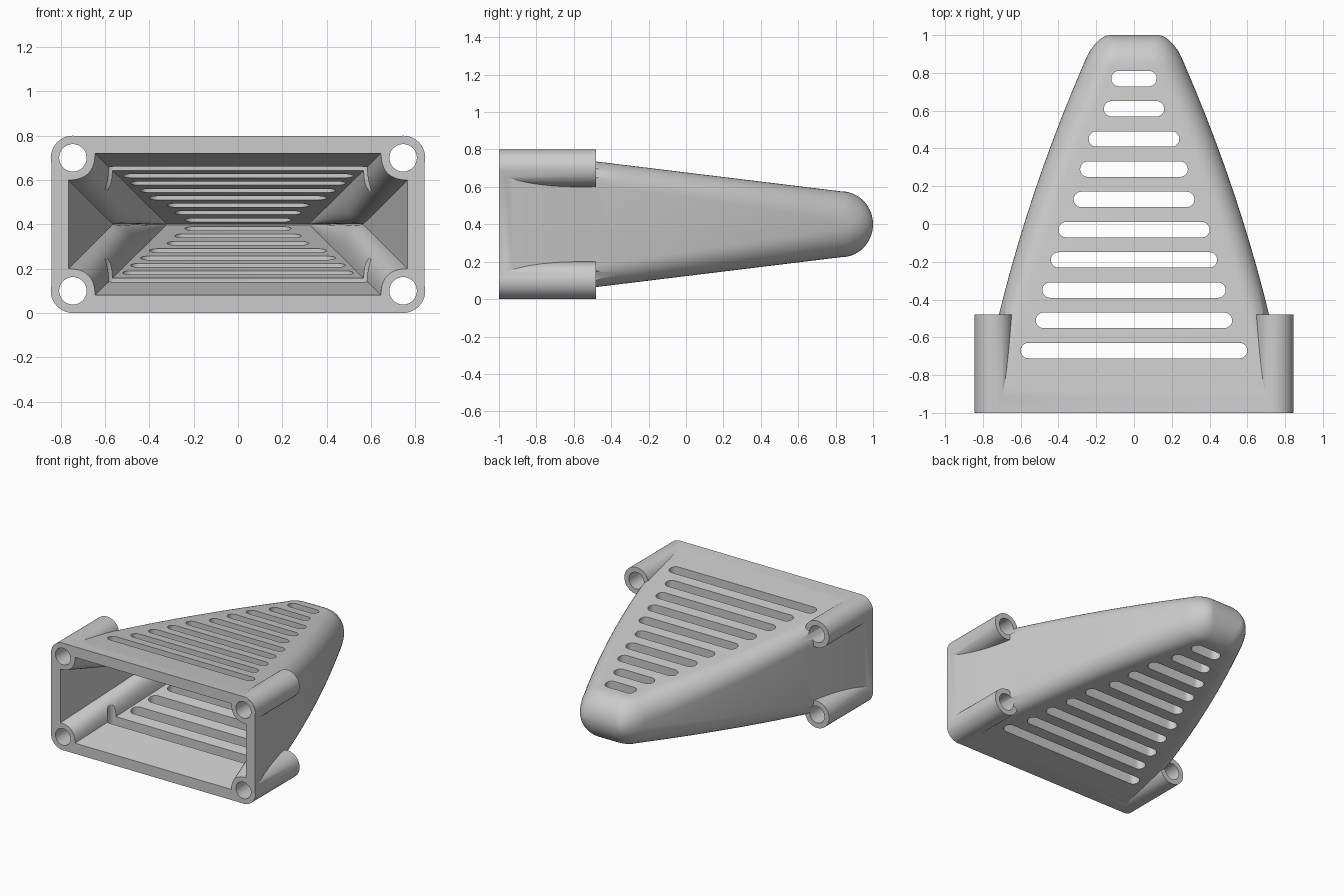
import bpy, bmesh, math
from mathutils import Vector

cube = bpy.data.objects.get("Cube")
if cube:
    bpy.data.objects.remove(cube, do_unlink=True)

MID = 0.4  # height of the horizontal symmetry plane
grey = bpy.data.materials.new("light_grey")
grey.use_nodes = True
grey.diffuse_color = (0.6, 0.6, 0.6, 1)
grey.node_tree.nodes["Principled BSDF"].inputs["Base Color"].default_value = (0.6, 0.6, 0.6, 1)


def loft(name, rings):
    """Closed skin through matching rings of points."""
    bm = bmesh.new()
    loops = [[bm.verts.new(p) for p in ring] for ring in rings]
    for a, b in zip(loops, loops[1:]):
        for i in range(len(a)):
            j = (i + 1) % len(a)
            bm.faces.new((a[i], a[j], b[j], b[i]))
    bm.faces.new(loops[0])
    bm.faces.new(loops[-1])
    bmesh.ops.recalc_face_normals(bm, faces=bm.faces)
    mesh = bpy.data.meshes.new(name)
    bm.to_mesh(mesh)
    bm.free()
    mesh.materials.append(grey)
    obj = bpy.data.objects.new(name, mesh)
    bpy.context.collection.objects.link(obj)
    return obj


def mirrored_ring(quarter, y):
    """Full section from its upper-left quarter, listed from top to side."""
    upper = quarter[::-1] + [(-x, z) for x, z in quarter]
    full = upper + [(x, -z) for x, z in reversed(upper)]
    return [(x, y, MID + z) for x, z in full]


def combine(target, tool, operation):
    mod = target.modifiers.new(tool.name, "BOOLEAN")
    mod.operation, mod.solver, mod.object = operation, "EXACT", tool
    bpy.context.view_layer.objects.active = target
    bpy.ops.object.modifier_apply(modifier=mod.name)
    bpy.data.objects.remove(tool, do_unlink=True)


def cylinder(name, x, z, r, y0, y1, sides=40):
    def ring(y):
        return [(x + r * math.cos(math.tau * i / sides), y,
                 z + r * math.sin(math.tau * i / sides)) for i in range(sides)]
    return loft(name, [ring(y0), ring(y1)])


# Outer shell section: tapered rounded rectangle with a rounded nose
def shell_ring(y):
    t = y - 0.22
    w = 0.51 - 0.343 * t - 0.0714 * t * t
    w += 0.02 * max(0, (-0.48 - y) / 0.52)
    h = 0.399 - 0.122 * (y + 1)
    r = 0.1 + 0.03 * (y + 1)
    if y > 0.83:
        h = 0.176 * math.sqrt(max(0.0005, 1 - ((y - 0.83) / 0.17) ** 2))
    if y > 0.88:
        w -= 0.07 * (1 - math.sqrt(max(0, 1 - ((y - 0.88) / 0.12) ** 2)))
    r = min(r, h * 0.98)
    quarter = []
    for i in range(11):
        a = math.pi / 2 * i / 10
        quarter.append((r - w - r * math.sin(a), h - r + r * math.cos(a)))
    return mirrored_ring(quarter, y)


# Wedge cavity section: corners bulge inward around the screw posts
def cavity_ring(y):
    s = (max(y, -1) + 1) / 1.54
    h = max(0.002, 0.32 * (1 - s))
    top_x = 0.645 - 0.325 * s
    u = max(y, -1)
    w = 0.765 - 0.25 * (u + 1) if u < -0.2 else 0.565 - 0.33 * (u + 0.2)
    side_z = max(0.0008, 0.2 * (1 - (u + 1) / 0.8))
    a, b, c = Vector((top_x, h)), Vector((w, side_z)), Vector((top_x, side_z))
    quarter = []
    for i in range(11):
        t = i / 10
        p = a * (1 - t) ** 2 + c * 2 * t * (1 - t) + b * t * t
        quarter.append((-p.x, p.y))
    return mirrored_ring(quarter, y)


stations = [-1 + 0.13 * i for i in range(14)]
nose = [0.83 + 0.17 * math.sin(math.pi / 2 * i / 12) for i in range(13)]
body = loft("slotted_cover", [shell_ring(y) for y in stations + nose])
corners = [(sx * 0.745, MID + sz * 0.3) for sx in (-1, 1) for sz in (-1, 1)]

# Corner screw posts
for x, z in corners:
    combine(body, cylinder("screw_post", x, z, 0.1, -0.999, -0.48), "UNION")

# Hollow interior
combine(body, loft("cavity", [cavity_ring(y) for y in
                              [-1.05] + [-1 + 0.08 * i for i in range(19)] + [0.53]]), "DIFFERENCE")

# Screw holes
for x, z in corners:
    combine(body, cylinder("screw_hole", x, z, 0.062, -1.1, 1.1), "DIFFERENCE")

# Round-ended vent slots through top and bottom
half_lengths = [0.6, 0.52, 0.485, 0.44, 0.4, 0.32, 0.285, 0.24, 0.16, 0.12]
for n, half in enumerate(half_lengths):
    y, r = -0.67 + 0.16 * n, 0.041
    outline = []
    for side in (1, -1):
        for i in range(13):
            a = -math.pi / 2 + math.pi * i / 12
            outline.append((side * (half - r + r * math.cos(a)), y + side * r * math.sin(a)))
    combine(body, loft("vent_slot", [[(px, py, z) for px, py in outline] for z in (-0.2, 1)]),
            "DIFFERENCE")

# Smooth curved surfaces, keep crisp edges
bpy.ops.object.select_all(action="DESELECT")
body.select_set(True)
bpy.context.view_layer.objects.active = body
bpy.ops.object.shade_smooth_by_angle(angle=math.radians(30))
